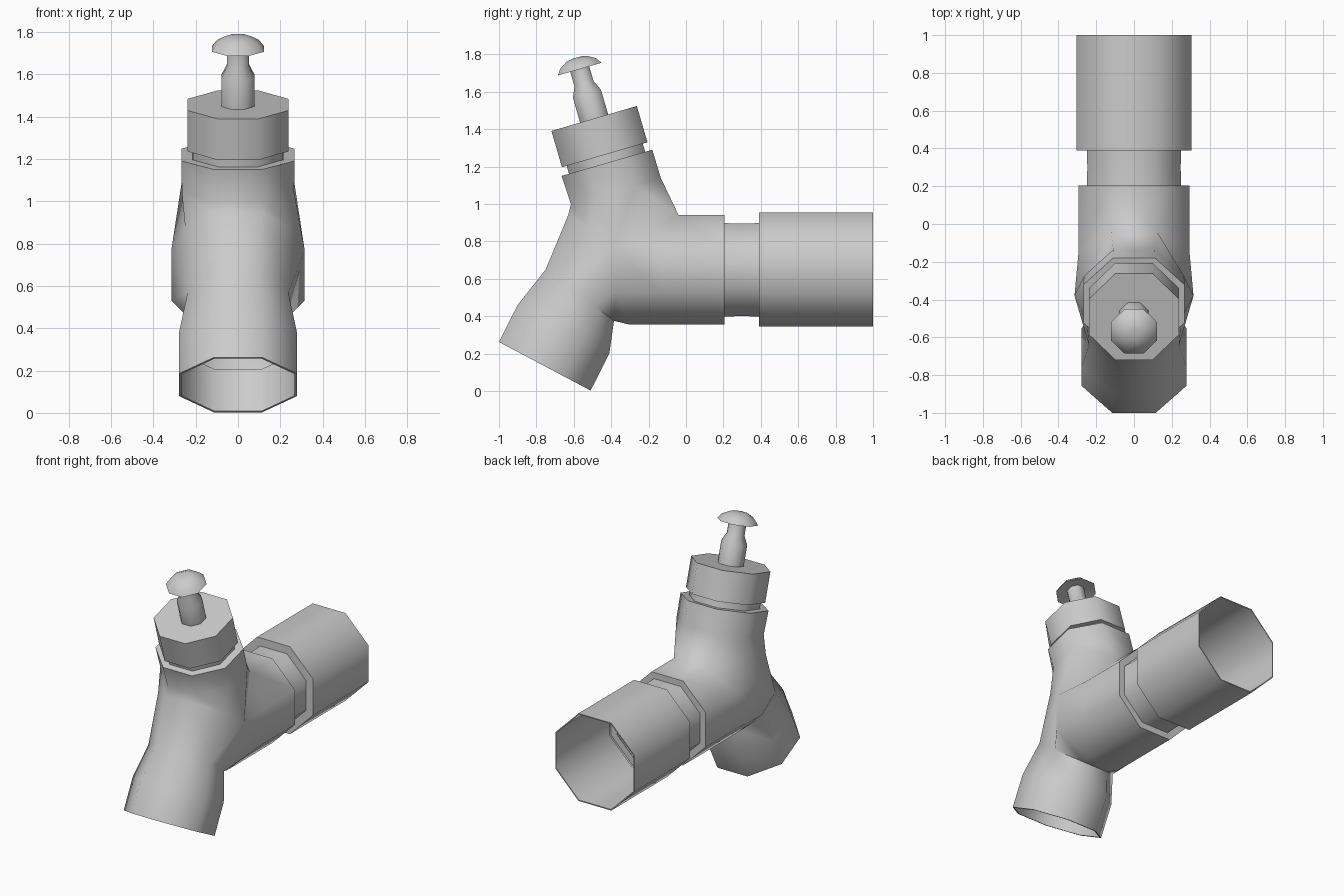
import bpy, bmesh, math
from mathutils import Vector

if "Cube" in bpy.data.objects:
    bpy.data.objects.remove(bpy.data.objects["Cube"])

grey = bpy.data.materials.new("plain_grey")
grey.diffuse_color = (0.6, 0.6, 0.6, 1)
grey.use_nodes = True
grey.node_tree.nodes["Principled BSDF"].inputs["Base Color"].default_value = grey.diffuse_color
K = math.tan(math.pi / 8)          # half side of an octagon per unit apothem


def finish(bm, name):
    bmesh.ops.remove_doubles(bm, verts=bm.verts, dist=1e-5)
    bmesh.ops.recalc_face_normals(bm, faces=bm.faces)
    me = bpy.data.meshes.new(name)
    bm.to_mesh(me)
    bm.free()
    ob = bpy.data.objects.new(name, me)
    bpy.context.collection.objects.link(ob)
    me.materials.append(grey)
    bpy.ops.object.select_all(action='DESELECT')
    ob.select_set(True)
    bpy.context.view_layer.objects.active = ob
    bpy.ops.object.shade_smooth_by_angle(angle=math.radians(62))
    return ob


def lathe(name, origin, axis, profile, cap_start=False, cap_end=False):
    """Eight-sided turned part; profile = (distance along axis, apothem)."""
    o, u = Vector(origin), Vector(axis).normalized()
    x = Vector((1, 0, 0))
    w = u.cross(x)
    bm = bmesh.new()
    rings = []
    for t, r in profile:
        c = r / math.cos(math.pi / 8)
        angles = [math.pi / 8 + i * math.pi / 4 for i in range(8)]
        rings.append([bm.verts.new(o + u * t + (x * math.cos(a) + w * math.sin(a)) * c)
                      for a in angles])
    for p, q in zip(rings, rings[1:]):
        for i in range(8):
            j = (i + 1) % 8
            bm.faces.new((p[i], p[j], q[j], q[i]))
    if cap_start:
        bm.faces.new(rings[0])
    if cap_end:
        bm.faces.new(rings[-1])
    return finish(bm, name)


# Branching body: every named point exists on the right and the left
bm = bmesh.new()
R, L = {}, {}


def point(n, x, y, z):
    R[n] = bm.verts.new((x, y, z))
    L[n] = bm.verts.new((-x, y, z))


def sides(*names):
    bm.faces.new([R[n] for n in names])
    bm.faces.new([L[n] for n in reversed(names)])


def centre(a, b):
    bm.faces.new((R[a], R[b], L[b], L[a]))


def ring(n, front, back, w):
    f, b = Vector(front), Vector(back)
    for i, (s, x) in enumerate(((0, K), (.293, 1), (.707, 1), (1, K))):
        p = f.lerp(b, s)
        point(n + str(i), w * x, p.x, p.y)


def tube(a, b):
    for i in range(3):
        sides(f"{a}{i}", f"{a}{i+1}", f"{b}{i+1}", f"{b}{i}")
    centre(a + "0", b + "0")
    centre(a + "3", b + "3")


# upright neck, top lip inward
ring("lip", (-.62, 1.163), (-.225, 1.277), .215)
ring("top", (-.665, 1.15), (-.18, 1.29), .268)
ring("neck", (-.615, 1.0), (-.135, 1.14), .265)
tube("lip", "top")
tube("top", "neck")
# downward spout with a thin rim
ring("root", (-.75, .65), (-.385, .375), .238)
ring("bend", (-.90, .46), (-.41, .20), .278)
ring("mouth", (-1.0, .262), (-.51, .003), .278)
ring("rim", (-.99, .257), (-.52, .008), .267)
ring("inside", (-.89, .455), (-.42, .206), .267)
for a, b in (("root", "bend"), ("bend", "mouth"), ("mouth", "rim"), ("rim", "inside")):
    tube(a, b)
# junction corners
point("brow", .115, -.63, .94)
point("cheek", .25, -.52, .88)
point("hip_up", .315, -.38, .77)
point("hip_low", .315, -.38, .53)
# horizontal branch
for n, r, ys in (("arm", .293, (-.04, -.14, -.14, -.30)), ("end", .293, (.205,) * 4),
                 ("seat", .25, (.205,) * 4)):
    for i, (x, z) in enumerate(((K, 1), (1, K), (1, -K), (K, -1))):
        point(n + str(i), r * x, ys[i], .648 + r * z)
tube("arm", "end")
tube("end", "seat")
# junction skin
sides("neck0", "neck1", "cheek", "brow")
sides("neck1", "neck2", "hip_up", "cheek")
sides("neck2", "neck3", "arm0", "hip_up")
centre("neck0", "brow")
centre("neck3", "arm0")
sides("brow", "cheek", "root1", "root0")
centre("brow", "root0")
sides("cheek", "hip_up", "root1")
sides("hip_up", "hip_low", "root2", "root1")
sides("hip_low", "arm3", "root3", "root2")
centre("root3", "arm3")
sides("hip_up", "arm0", "arm1")
sides("hip_up", "arm1", "arm2", "hip_low")
sides("hip_low", "arm2", "arm3")
finish(bm, "branching_body")

# Straight pipe parts
lathe("pipe_neck", (0, 0, .648), (0, 1, 0), [(.19, .25), (.30, .247), (.40, .25)])
lathe("pipe_socket", (0, 0, .65), (0, 1, 0),
      [(.39, .245), (.39, .304), (1.0, .304), (1.0, .297), (.41, .297)])

# Valve parts stacked on the leaning axis
base, lean = (0, -.422, 1.22), (0, -.28, .96)
lathe("bonnet_neck", base, lean, [(-.03, .212), (.06, .212)], cap_start=True)
lathe("bonnet_cap", base, lean, [(.045, .205), (.045, .238), (.247, .238)], True, True)
lathe("valve_stem", base, lean, [(.24, .078), (.385, .078), (.44, .053), (.55, .053)])
lathe("push_knob", base, lean,
      [(.535, .05), (.522, .122), (.555, .098), (.58, .055), (.586, .025)], True, True)
